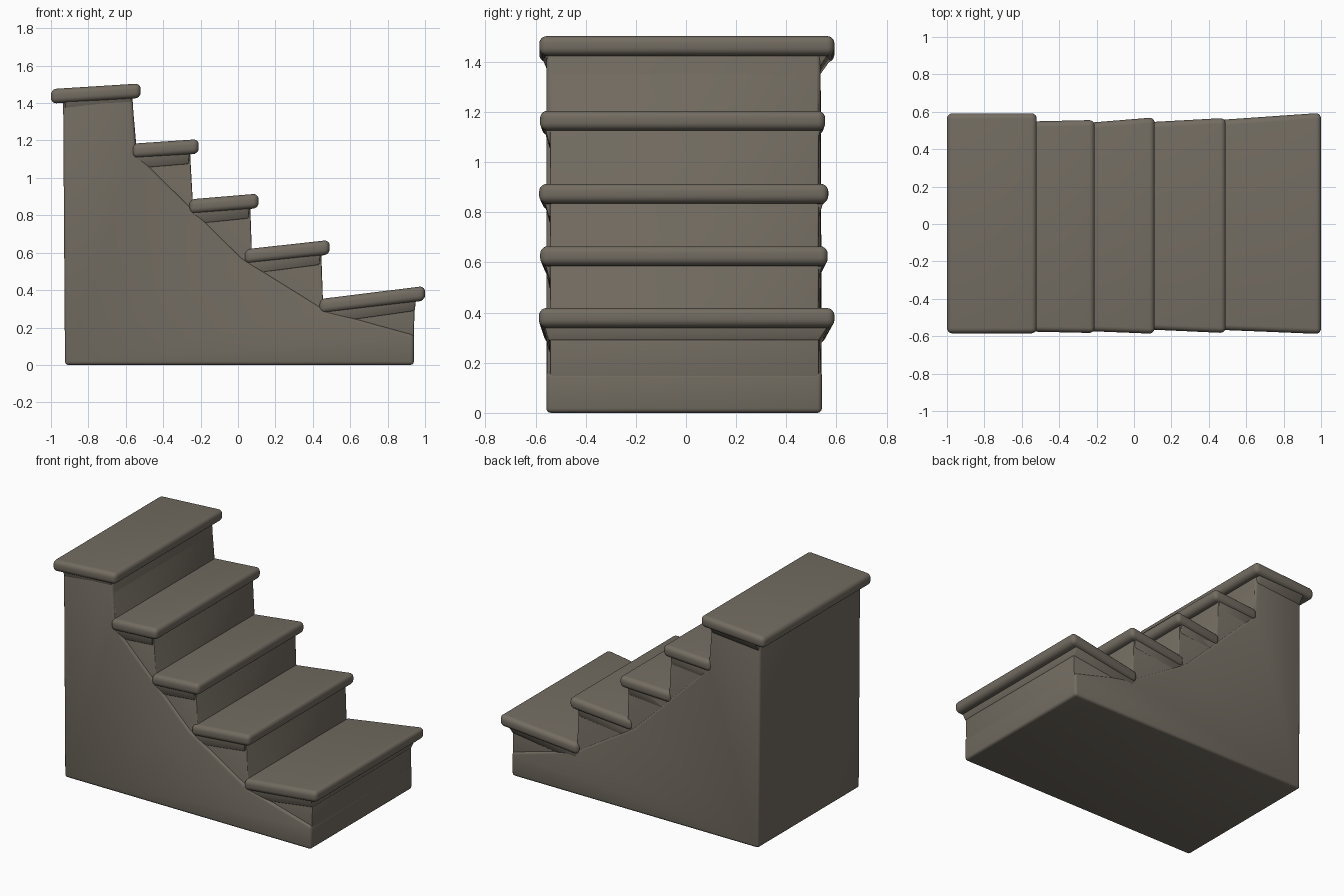
import bpy, bmesh, math

if "Cube" in bpy.data.objects:
    bpy.data.objects.remove(bpy.data.objects["Cube"], do_unlink=True)

stone = bpy.data.materials.new("warm grey stone")
stone.use_nodes = True
stone.diffuse_color = (0.17, 0.15, 0.12, 1)
stone.node_tree.nodes["Principled BSDF"].inputs["Base Color"].default_value = (0.17, 0.15, 0.12, 1)


def prism(name, points, bevel, segments=4):
    """Side profile of (x, z, y_front, y_back) points, spanned across y and rounded."""
    bm = bmesh.new()
    front = [bm.verts.new((x, y0, z)) for x, z, y0, y1 in points]
    back = [bm.verts.new((x, y1, z)) for x, z, y0, y1 in points]
    bm.faces.new(front)
    bm.faces.new(back[::-1])
    for i in range(len(points)):
        j = (i + 1) % len(points)
        bm.faces.new((front[i], back[i], back[j], front[j]))
    bmesh.ops.recalc_face_normals(bm, faces=bm.faces[:])
    if bevel:
        bmesh.ops.bevel(bm, geom=bm.edges[:], offset=bevel, segments=segments,
                        profile=0.5, affect='EDGES', clamp_overlap=True)
    mesh = bpy.data.meshes.new(name)
    bm.to_mesh(mesh)
    bm.free()
    mesh.materials.append(stone)
    obj = bpy.data.objects.new(name, mesh)
    bpy.context.collection.objects.link(obj)
    mesh.shade_smooth()
    mesh.set_sharp_from_angle(angle=math.radians(40))
    return obj


# Side wall mass with the diagonal edge below the steps
wall = [(-0.925, 0), (0.94, 0), (0.942, 0.16), (0.47, 0.29), (0.02, 0.57),
        (-0.545, 1.13), (-0.565, 1.44), (-0.935, 1.44)]
prism("side_wall_mass", [(x, z, -0.557, 0.542 - 0.005 * (z > 0.2)) for x, z in wall], 0.018, 3)

# Slightly recessed stepped core that forms the risers
core = [(-0.9, 0.03), (0.938, 0.03), (0.945, 0.36), (0.455, 0.32), (0.445, 0.61),
        (0.075, 0.58), (0.065, 0.86), (-0.24, 0.84), (-0.257, 1.15),
        (-0.54, 1.13), (-0.567, 1.44), (-0.9, 1.44)]
prism("riser_core", [(x, z, -0.543, 0.53) for x, z in core], 0.008, 2)

# Treads: back x, back top z, nose x, nose top z, then y limits at back and nose
treads = [
    (-1.00, 1.475, -0.52, 1.505, -0.585, 0.592, -0.585, 0.592),
    (-0.565, 1.183, -0.21, 1.207, -0.575, 0.548, -0.583, 0.556),
    (-0.26, 0.885, 0.11, 0.916, -0.572, 0.54, -0.587, 0.57),
    (0.035, 0.618, 0.49, 0.668, -0.562, 0.542, -0.583, 0.567),
    (0.435, 0.352, 1.00, 0.422, -0.565, 0.555, -0.588, 0.594),
]
thick = 0.078
for n, (xa, za, xb, zb, a0, a1, b0, b1) in enumerate(reversed(treads), 1):
    prism(f"tread_{n}", [(xa, za - thick, a0, a1), (xb, zb - thick, b0, b1),
                         (xb, zb, b0, b1), (xa, za, a0, a1)], 0.03, 5)
    # Soft cove tapering from the tread underside to the wall
    xl, xr, drop = max(xa + 0.02, -0.925), xb - 0.055, thick - 0.015
    prism(f"tread_cove_{n}", [(xl, za - drop - 0.07, -0.543, 0.53),
                              (xr, zb - drop - 0.07, -0.547, 0.53),
                              (xr + 0.008, zb - drop, b0 + 0.018, b1 - 0.018),
                              (xl, za - drop, a0 + 0.012, a1 - 0.012)], 0.006, 2)
